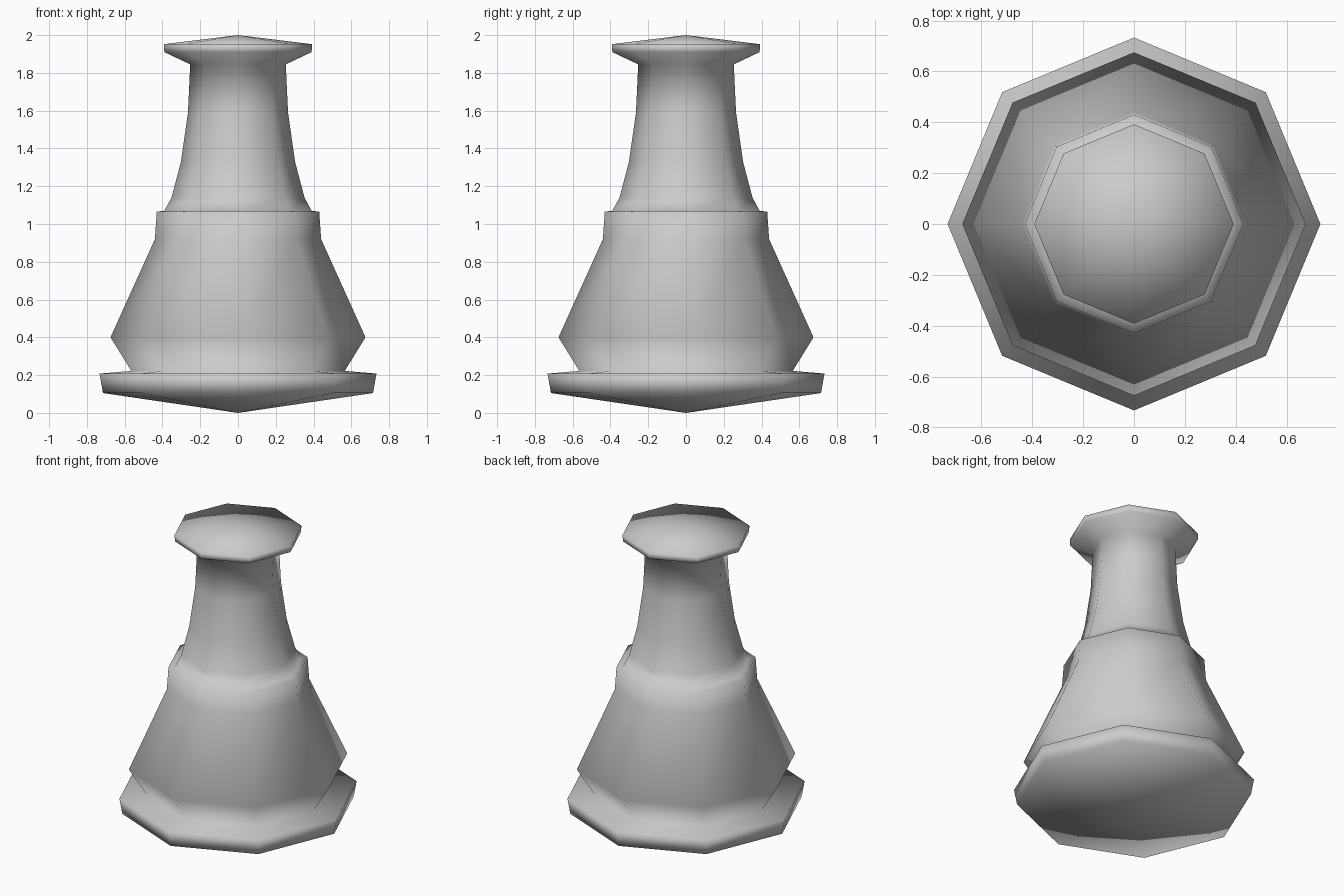
import bpy, bmesh
from math import cos, sin, pi

if "Cube" in bpy.data.objects:
    bpy.data.objects.remove(bpy.data.objects["Cube"])

SIDES = 8

# Lathe profile (radius, height) from the bottom tip to the top tip
profile = [
    (0.715, 0.105), (0.733, 0.208), (0.565, 0.222),   # foot
    (0.675, 0.40), (0.44, 0.92), (0.43, 1.065),       # belly and collar
    (0.39, 1.07), (0.352, 1.14), (0.302, 1.33),       # neck
    (0.265, 1.59), (0.253, 1.845),
    (0.39, 1.91), (0.392, 1.952),                     # cap
]

bm = bmesh.new()
rings = [[bm.verts.new((r * cos(2 * pi * i / SIDES), r * sin(2 * pi * i / SIDES), z))
          for i in range(SIDES)] for r, z in profile]
bottom = bm.verts.new((0, 0, 0))
top = bm.verts.new((0, 0, 2))

for i in range(SIDES):
    j = (i + 1) % SIDES
    for a, b in zip(rings, rings[1:]):
        bm.faces.new((a[i], a[j], b[j], b[i]))
    bm.faces.new((bottom, rings[0][j], rings[0][i]))
    bm.faces.new((top, rings[-1][i], rings[-1][j]))

bmesh.ops.recalc_face_normals(bm, faces=bm.faces)
for f in bm.faces:
    f.smooth = True

mesh = bpy.data.meshes.new("turned_piece")
bm.to_mesh(mesh)
bm.free()
bpy.context.collection.objects.link(bpy.data.objects.new("turned_piece", mesh))
